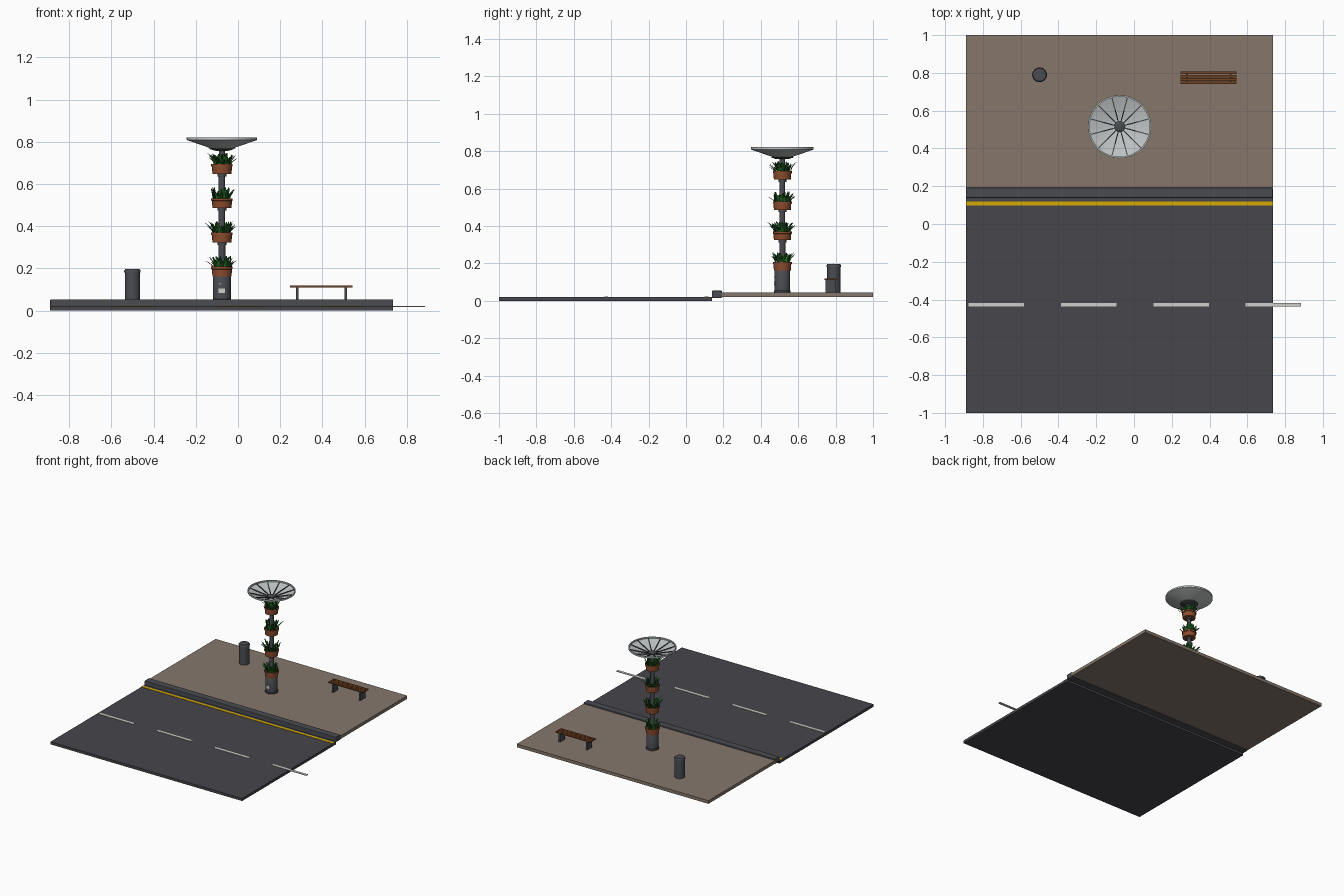
import bpy, bmesh, math, random
from mathutils import Vector, Matrix

if "Cube" in bpy.data.objects:
    bpy.data.objects.remove(bpy.data.objects["Cube"])
random.seed(4)

def mat(name, rgb):
    m = bpy.data.materials.new(name)
    m.diffuse_color = tuple((c / 255) ** 2.2 for c in rgb) + (1,)
    m.use_nodes = True
    m.node_tree.nodes["Principled BSDF"].inputs["Base Color"].default_value = m.diffuse_color
    return m

ASPHALT = mat("asphalt", (72, 72, 77))
PAVING = mat("paving", (133, 119, 107))
YELLOW = mat("yellow paint", (212, 168, 10))
WHITE = mat("white paint", (205, 205, 200))
METAL = mat("dark metal", (75, 77, 82))
PANEL = mat("light panel", (190, 195, 195))
CLAY = mat("clay", (140, 78, 50))
WOOD = mat("wood", (115, 68, 38))
LEAF_D = mat("dark leaf", (30, 82, 34))
LEAF_L = mat("fresh leaf", (52, 122, 48))

def finish(name, bm, mats):
    me = bpy.data.meshes.new(name)
    bm.to_mesh(me)
    bm.free()
    for m in mats:
        me.materials.append(m)
    ob = bpy.data.objects.new(name, me)
    bpy.context.collection.objects.link(ob)
    return ob

def box(name, x0, x1, y0, y1, z0, z1, m, bevel=0):
    bm = bmesh.new()
    bmesh.ops.create_cube(bm, size=1)
    for v in bm.verts:
        v.co = ((x0 + x1) / 2 + v.co.x * (x1 - x0), (y0 + y1) / 2 + v.co.y * (y1 - y0),
                (z0 + z1) / 2 + v.co.z * (z1 - z0))
    ob = finish(name, bm, [m])
    if bevel:
        b = ob.modifiers.new("bevel", 'BEVEL')
        b.width, b.segments = bevel, 2
    return ob

def lathe(name, cx, cy, profile, m, n=32):
    """Revolve (radius, z) points round a vertical axis; radius 0 closes the end."""
    bm = bmesh.new()
    rings = []
    for r, z in profile:
        if r == 0:
            rings.append([bm.verts.new((cx, cy, z))] * n)
        else:
            rings.append([bm.verts.new((cx + r * math.cos(2 * math.pi * i / n),
                                        cy + r * math.sin(2 * math.pi * i / n), z)) for i in range(n)])
    for a, b in zip(rings, rings[1:]):
        for i in range(n):
            j = (i + 1) % n
            quad = list(dict.fromkeys((a[i], a[j], b[j], b[i])))
            bm.faces.new(quad)
    bmesh.ops.recalc_face_normals(bm, faces=bm.faces)
    ob = finish(name, bm, [m])
    bpy.context.view_layer.objects.active = ob
    ob.select_set(True)
    bpy.ops.object.shade_smooth_by_angle(angle=math.radians(35))
    ob.select_set(False)
    return ob

# Street
X0, X1 = -0.89, 0.735
box("road", X0, X1, -1, 0.14, 0, 0.02, ASPHALT)
box("curb", X0, X1, 0.138, 0.192, 0.015, 0.054, METAL, 0.004)
box("sidewalk", X0, X1, 0.19, 1, 0.02, 0.044, PAVING)
box("edge_line", X0, X1, 0.098, 0.12, 0.018, 0.0225, YELLOW)
for i in range(4):
    x = -0.876 + i * 0.489
    box(f"lane_dash_{i}", x, x + 0.294, -0.437, -0.417, 0.018, 0.0225, WHITE)

# Tower base and pole
CX, CY, G = -0.076, 0.515, 0.044
lathe("tower_base", CX, CY, [(0, G), (0.045, G), (0.045, G + .008), (0.042, G + .012),
                             (0.042, 0.158), (0.038, 0.165), (0, 0.165)], METAL)
lathe("pole", CX, CY, [(0, 0.16), (0.016, 0.16), (0.015, 0.775), (0, 0.775)], METAL, 20)
box("base_plate", CX - .016, CX + .016, CY - .045, CY - .038, 0.083, 0.105, WHITE)
box("base_indicator", CX - .012, CX - .006, CY - .044, CY - .038, 0.124, 0.130, PANEL)

# Planter tiers with leaves
def leaves(name, z):
    bm = bmesh.new()
    for k in range(40):
        ang = k * 2.39996 + random.uniform(-.2, .2)
        r0 = random.uniform(0.02, 0.043)
        h = random.uniform(0.03, 0.062)
        out = random.uniform(0.0, 0.034) * (0.4 + r0 / 0.043)
        w = random.uniform(0.006, 0.010)
        d = Vector((math.cos(ang), math.sin(ang), 0))
        s = Vector((-d.y, d.x, 0)) * w
        rows = []
        for t, ws in ((0, .6), (.5, 1), (.85, .8), (1, .3)):
            p = Vector((CX, CY, z)) + d * (r0 + out * t * t) + Vector((0, 0, h * t))
            rows.append([bm.verts.new(p - s * ws), bm.verts.new(p - d * .003 * ws),
                         bm.verts.new(p + s * ws), bm.verts.new(p + d * .003 * ws)])
        mi = 1 if random.random() < .35 else 0
        for a, b in zip(rows, rows[1:]):
            for i in range(4):
                j = (i + 1) % 4
                bm.faces.new((a[i], a[j], b[j], b[i])).material_index = mi
        bm.faces.new(rows[-1]).material_index = mi
    bmesh.ops.recalc_face_normals(bm, faces=bm.faces)
    finish(name, bm, [LEAF_D, LEAF_L])

for i in range(4):
    z = 0.162 + i * 0.162
    lathe(f"planter_{i}", CX, CY, [(0.012, z), (0.045, z), (0.048, z + .034), (0.051, z + .035),
                                   (0.051, z + .046), (0.046, z + .046), (0.046, z + .038)], CLAY)
    lathe(f"soil_{i}", CX, CY, [(0.046, z + .038), (0.012, z + .040)], WOOD)
    lathe(f"pole_collar_{i}", CX, CY, [(0.014, z - .012), (0.021, z - .012), (0.021, z), (0.014, z)], METAL, 20)
    leaves(f"leaves_{i}", z + .037)

# Dish canopy: cone shell, rim, ribs, hub
lathe("dish_collar", CX, CY, [(0, 0.757), (0.03, 0.757), (0.064, 0.767), (0.03, 0.771), (0, 0.771)], METAL)
lathe("dish", CX, CY, [(0, 0.764), (0.05, 0.768), (0.165, 0.808), (0.165, 0.813),
                       (0.05, 0.773), (0, 0.770)], PANEL, 48)
lathe("dish_rim", CX, CY, [(0.159, 0.81), (0.167, 0.81), (0.167, 0.821), (0.159, 0.821), (0.159, 0.81)], PANEL, 48)
lathe("dish_hub", CX, CY, [(0.028, 0.768), (0.028, 0.779), (0.022, 0.783), (0, 0.783)], METAL)
for i in range(12):
    rib = box(f"dish_rib_{i}", 0.02, 0.160, -.0028, .0028, -.002, .004, METAL)
    for v in rib.data.vertices:
        v.co.z += 0.773 + max(0, v.co.x - .05) * .348 - (0.002 if v.co.x < .05 else 0)
    rib.data.transform(Matrix.Translation((CX, CY, 0)) @ Matrix.Rotation((i + .5) * math.pi / 6, 4, 'Z'))

# Litter bin
lathe("litter_bin", -0.5, 0.79, [(0, G), (0.036, G), (0.036, 0.18), (0.039, 0.181),
                                 (0.039, 0.189), (0.034, 0.197), (0, 0.198)], METAL)

# Bench: slats on two plate legs with bolts
for i in range(4):
    y = 0.74 + i * 0.0178
    box(f"bench_slat_{i}", 0.247, 0.542, y, y + .0145, 0.110, 0.118, WOOD)
for i, x in enumerate((0.281, 0.511)):
    box(f"bench_leg_{i}", x - .006, x + .006, 0.745, 0.803, G, 0.110, METAL)
